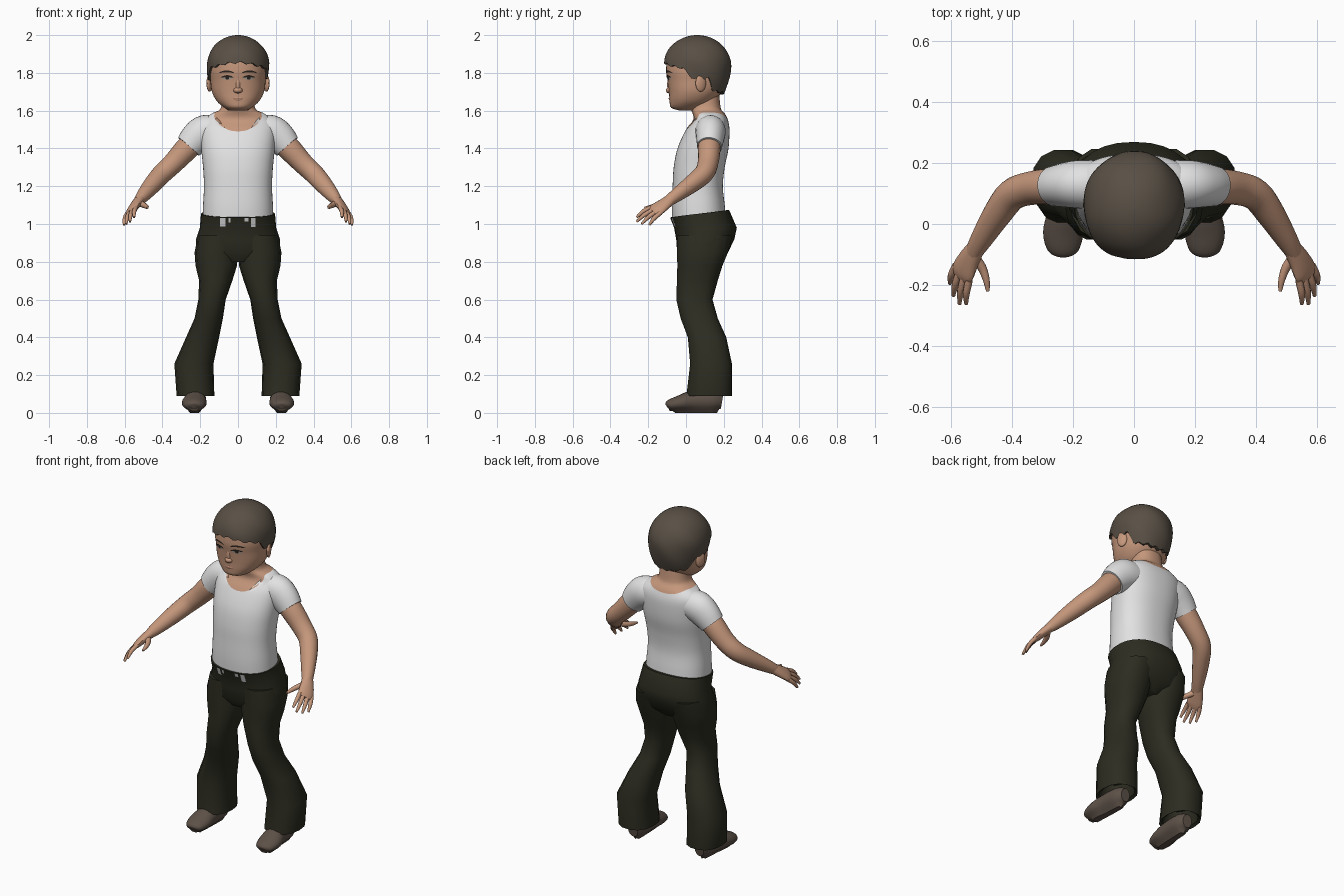
import bpy, bmesh
from math import sin, cos, pi, sqrt, radians
from mathutils import Vector, Matrix
from mathutils.bvhtree import BVHTree

old = bpy.data.objects.get("Cube")
if old:
    bpy.data.objects.remove(old, do_unlink=True)
made = []


def colour(name, r, g, b):
    m = bpy.data.materials.new(name)
    m.use_nodes = True
    m.diffuse_color = (r, g, b, 1)
    m.node_tree.nodes["Principled BSDF"].inputs["Base Color"].default_value = (r, g, b, 1)
    return m


SKIN = colour("skin", .56, .31, .2)
SHIRT = colour("white_cotton", .76, .76, .77)
CLOTH = colour("dark_olive_cloth", .025, .025, .015)
HAIR = colour("brown_hair", .1, .08, .06)
SHOE = colour("brown_leather", .11, .083, .065)
DARK = colour("dark_lash", .025, .018, .014)
EYE = colour("eye_white", .4, .34, .29)
LIP = colour("lip", .36, .17, .12)


def finish(name, bm, mat):
    bmesh.ops.recalc_face_normals(bm, faces=bm.faces)
    mesh = bpy.data.meshes.new(name)
    bm.to_mesh(mesh)
    bm.free()
    mesh.materials.append(mat)
    ob = bpy.data.objects.new(name, mesh)
    bpy.context.collection.objects.link(ob)
    made.append(ob)
    return ob


def skin(name, rings, mat, closed=True, caps=True):
    """Bridge a stack of point rows with quads."""
    bm = bmesh.new()
    rows = [[bm.verts.new(p) for p in ring] for ring in rings]
    n = len(rows[0])
    for a, b in zip(rows, rows[1:]):
        for i in range(n if closed else n - 1):
            j = (i + 1) % n
            bm.faces.new((a[i], a[j], b[j], b[i]))
    if closed and caps:
        bm.faces.new(rows[0])
        bm.faces.new(rows[-1])
    return finish(name, bm, mat)


def spline(keys, steps=5):
    """Smooth curve through tuples of any length."""
    keys = [Vector(k) for k in keys]
    k = [keys[0]] + keys + [keys[-1]]
    out = []
    for i in range(1, len(k) - 2):
        a, b, c, d = k[i - 1:i + 3]
        for s in range(steps):
            t = s / steps
            out.append(b + (c - a) * (t / 2) + (a * 2 - b * 5 + c * 4 - d) * (t * t / 2)
                       + (b * 3 - a - c * 3 + d) * (t ** 3 / 2))
    return out + [keys[-1]]


def lookup(keys, x):
    """Linear lookup on the first value of each key."""
    for a, b in zip(keys, keys[1:]):
        if x <= b[0]:
            t = max(0, (x - a[0]) / (b[0] - a[0]))
            return [p + (q - p) * t for p, q in zip(a, b)]
    return list(keys[-1])


def oval(angle, cx, cy, z, rx, ry, e=2.0):
    """Point on a rounded cross-section; angle zero faces front."""
    s, c = sin(angle), cos(angle)
    p = 2 / e
    return Vector((cx + rx * abs(s) ** p * (1 if s > 0 else -1),
                   cy - ry * abs(c) ** p * (1 if c > 0 else -1), z))


def turn(n):
    return [2 * pi * i / n for i in range(n)]


def tube(name, keys, mat, side=(0, 1, 0), n=16, steps=4):
    """Keys are x, y, z, width radius, thickness radius."""
    pts = spline(keys, steps)
    rings = []
    for i, p in enumerate(pts):
        tan = Vector((pts[min(i + 1, len(pts) - 1)] - pts[max(i - 1, 0)])[:3]).normalized()
        w = Vector(side)
        w = (w - tan * w.dot(tan)).normalized()
        h = tan.cross(w)
        rings.append([Vector(p[:3]) + w * (cos(a) * p[3]) + h * (sin(a) * p[4]) for a in turn(n)])
    return skin(name, rings, mat)


def ball(name, loc, size, mat, tilt=0):
    bm = bmesh.new()
    m = Matrix.Translation(loc) @ Matrix.Rotation(tilt, 4, "Z") @ Matrix.Diagonal((*size, 1))
    bmesh.ops.create_uvsphere(bm, u_segments=20, v_segments=12, radius=1, matrix=m)
    return finish(name, bm, mat)


def surface(ob):
    return BVHTree.FromPolygons([v.co for v in ob.data.vertices],
                                [p.vertices[:] for p in ob.data.polygons])


def plate(name, tree, x, z, w, h, mat, bend=0.0, lift=.003, square=False):
    """Thin lens or strip laid on the front of a surface."""
    rows = []
    for r in (-1, -.5, 0, .5, 1):
        row = []
        for i in range(13):
            t = i / 6 - 1
            k = 1 if square else sqrt(max(.01, 1 - t * t))
            px, pz = x + w * t, z + bend * t * t + h * r * k
            hit = tree.ray_cast(Vector((px, -1, pz)), Vector((0, 1, 0)))[0]
            row.append((px, (hit.y if hit else 0) - lift, pz))
        rows.append(row)
    return skin(name, rows, mat, closed=False)


# Shirt body and neck share the curved neckline
body = spline([(1.01, .07, .188, .143), (1.1, .065, .185, .14), (1.2, .062, .18, .133),
               (1.3, .07, .185, .135), (1.4, .09, .195, .135), (1.5, .115, .2, .115),
               (1.55, .13, .185, .092), (1.585, .12, .14, .085), (1.61, .105, .093, .08),
               (1.69, .1, .083, .075)])


def body_point(a, z):
    _, cy, rx, ry = lookup(body, z)
    return oval(a, 0, cy, z, rx, ry, 2.3)


def neckline(a):
    return 1.59 - (.1 if cos(a) > 0 else .03) * cos(a) ** 4


around = turn(64)
skin("shirt_body", [[body_point(a, 1.01 + (neckline(a) - 1.01) * t / 36) for a in around]
                    for t in range(37)], SHIRT)
skin("neck", [[body_point(a, neckline(a) + (1.69 - neckline(a)) * t / 12) for a in around]
              for t in range(13)], SKIN)

# Head
head_keys = spline([(1.6, .03, .045, .06), (1.615, .01, .072, .088), (1.65, .03, .112, .117),
                    (1.7, .05, .138, .14), (1.76, .06, .146, .157), (1.82, .06, .15, .165),
                    (1.9, .06, .135, .15), (1.97, .06, .06, .07)])
head = skin("head", [[oval(a, 0, cy, z, rx, ry, 2.2) for a in turn(48)]
                     for z, cy, rx, ry in head_keys], SKIN)
face = surface(head)
ball("nose_tip", (0, -.083, 1.708), (.025, .024, .017), SKIN)
ball("nose_bridge", (0, -.086, 1.738), (.014, .014, .04), SKIN)
ball("lips", (0, -.077, 1.663), (.034, .014, .014), SKIN)
plate("mouth_line", surface(made[-1]), 0, 1.664, .03, .003, LIP, lift=.002)
plate("nose_shadow", surface(made[-4] if made[-4].name == "nose_tip" else head),
      0, 1.697, .016, .003, LIP, lift=.002)

# Hair cap with fringe, sideburns and nape
hairline = [(0, 1.855), (20, 1.85), (40, 1.838), (65, 1.825), (82, 1.77), (96, 1.76),
            (108, 1.78), (122, 1.705), (180, 1.69)]


def hair_point(a, t):
    deg = a * 180 / pi
    low = lookup(hairline, min(deg, 360 - deg))[1] + .006 * sin(a * 17)
    z = low + (2 - low) * cos(min(t, 1) * pi / 2)
    d = z - 1.84
    r = sqrt(max(0, 1 - (d / .16) ** 2)) if d > 0 else 1 - .2 * (d / .15) ** 2
    r *= 1 + .012 * sin(a * 5 + z * 30) * min(1, t * 2)
    if t > 1:
        r *= .86
    return oval(a, 0, .06, z, .165 * r, .178 * r, 2.1)


skin("hair", [[hair_point(a, t) for a in turn(72)]
              for t in [.04] + [i / 16 for i in range(1, 17)] + [1.1]], HAIR)

# Trousers seat
seat_keys = [(1.035, .072, .196, .156), (.98, .103, .202, .166), (.92, .102, .222, .154),
             (.85, .088, .222, .135), (.8, .075, .12, .09)]
seat = skin("trousers_seat", [[oval(a, 0, cy, z + (.02 * (1 - cos(a)) if z > 1 else 0), rx, ry, 2.3)
                               for a in turn(28)] for z, cy, rx, ry in seat_keys], CLOTH)
waist = surface(seat)
for x, w, h in ((-.08, .014, .022), (-.045, .006, .012), (.045, .01, .01), (.08, .012, .024)):
    plate("waist_shirt_patch", waist, x, 1.032 - h, w, h, SHIRT, square=True)

# Legs are given by inner, outer, front and back limits at each height
leg_keys = [(.94, .005, .212, -.05, .25), (.85, .003, .23, -.05, .225), (.78, .005, .225, -.048, .195),
            (.7, .03, .206, -.05, .17), (.6, .065, .21, -.053, .142), (.5, .08, .23, -.03, .17),
            (.4, .1, .275, .008, .215), (.26, .13, .337, .02, .245), (.09, .125, .325, 0, .245),
            (.1, .14, .31, .015, .23), (.2, .15, .3, .03, .22)]
fingers = [("index", -.036, (.55, -.262, 1.035)), ("middle", -.012, (.572, -.262, 1.012)),
           ("ring", .012, (.592, -.235, 1)), ("little", .036, (.604, -.195, .995))]
across = Vector((.6, .68, -.4)).normalized()

for side, s in (("left", 1), ("right", -1)):
    def flip(keys):
        return [(s * k[0], *k[1:]) for k in keys]

    wide = (s * across.x, across.y, across.z)

    skin(side + "_trouser_leg",
         [[oval(a + .2 * s, s * (x0 + x1) / 2, (y0 + y1) / 2, z, (x1 - x0) / 2, (y1 - y0) / 2, 2.3)
           for a in turn(14)] for z, x0, x1, y0, y1 in leg_keys], CLOTH)

    # Shoe with a flattened sole
    shoe = tube(side + "_shoe", flip([(.232, -.102, .035, .022, .014), (.232, -.088, .041, .05, .028),
                                      (.232, -.03, .052, .066, .042), (.226, .04, .064, .058, .056),
                                      (.222, .14, .066, .052, .056), (.22, .19, .06, .03, .038)]),
                SHOE, side=(1, 0, 0), n=20)
    for v in shoe.data.vertices:
        if v.co.z < .018:
            v.co.z = 0 if v.co.y > -.07 else .01

    # Sleeve and arm
    tube(side + "_sleeve", flip([(.09, .125, 1.495, .08, .075), (.17, .13, 1.488, .08, .09),
                                 (.22, .128, 1.455, .074, .086), (.262, .124, 1.41, .066, .073)]),
         SHIRT, n=28)
    tube(side + "_arm", flip([(.2, .125, 1.465, .058, .06), (.27, .123, 1.4, .06, .063),
                              (.34, .117, 1.325, .055, .056), (.4, .095, 1.268, .052, .053),
                              (.45, .03, 1.212, .046, .048), (.5, -.05, 1.153, .036, .037),
                              (.527, -.095, 1.12, .03, .026)]), SKIN, n=20)

    # Hand
    tube(side + "_palm", flip([(.515, -.075, 1.135, .03, .027), (.54, -.115, 1.105, .039, .024),
                               (.56, -.155, 1.077, .046, .019), (.567, -.175, 1.063, .038, .012)]),
         SKIN, side=wide)
    knuckle = Vector((.562, -.16, 1.073))
    for label, offset, tip in fingers:
        base = knuckle + across * offset
        mid = base.lerp(Vector(tip), .55) + Vector((.004, 0, .007))
        tube(side + "_" + label + "_finger",
             flip([(*base, .012, .012), (*mid, .0115, .0115), (*tip, .006, .006)]), SKIN, side=wide, n=10)
    tube(side + "_thumb", flip([(.53, -.1, 1.115, .018, .018), (.5, -.14, 1.1, .015, .015),
                                (.485, -.18, 1.092, .012, .012), (.479, -.22, 1.085, .006, .006)]),
         SKIN, side=wide, n=10)

    # Ear, eye and eyebrow
    ball(side + "_ear", (s * .15, .078, 1.745), (.013, .03, .045), SKIN, tilt=s * radians(25))
    plate(side + "_eye", face, s * .057, 1.774, .03, .011, EYE)
    plate(side + "_iris", face, s * .057, 1.774, .011, .01, DARK, lift=.005)
    plate(side + "_upper_lash", face, s * .057, 1.783, .034, .005, DARK, bend=-.008, lift=.006)
    plate(side + "_eyebrow", face, s * .06, 1.808, .04, .005, DARK, bend=-.008)

# Smooth shading with sharp creases kept
bpy.ops.object.select_all(action="DESELECT")
for ob in made:
    ob.select_set(True)
bpy.context.view_layer.objects.active = made[0]
bpy.ops.object.shade_smooth_by_angle(angle=radians(40))
